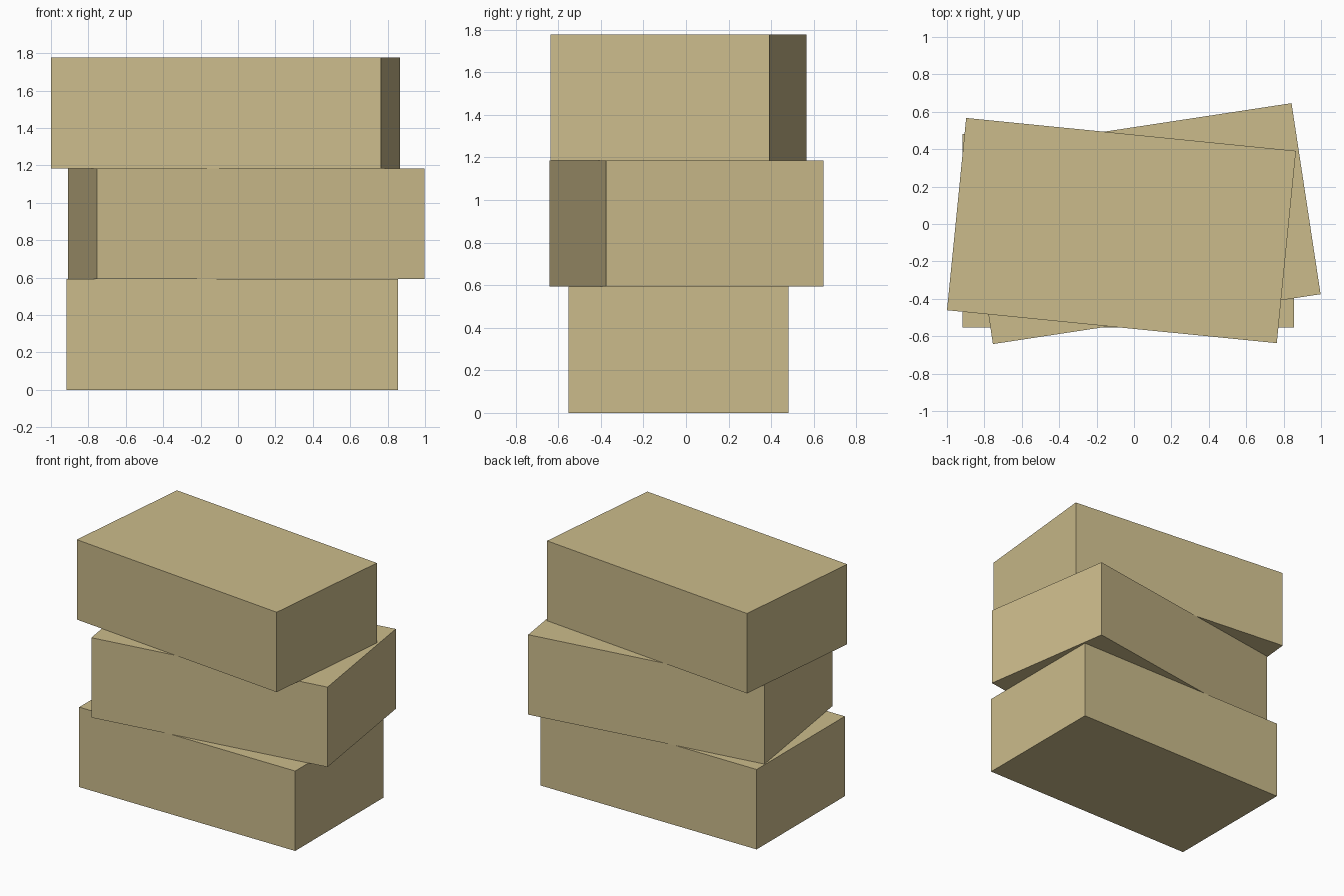
import bpy
from math import radians

default = bpy.data.objects.get("Cube")
if default:
    bpy.data.objects.remove(default, do_unlink=True)

# Plain cardboard-like tan
tan = bpy.data.materials.new("tan")
tan.use_nodes = True
colour = (0.60, 0.50, 0.26, 1)
tan.diffuse_color = colour
tan.node_tree.nodes["Principled BSDF"].inputs["Base Color"].default_value = colour

LENGTH, WIDTH, HEIGHT = 1.772, 1.033, 0.5925


def add_box(name, level, x, y, turn):
    """One box of the stack, twisted about its own centre."""
    bpy.ops.mesh.primitive_cube_add(size=1, location=(x, y, (level + 0.5) * HEIGHT))
    box = bpy.context.object
    box.name = name
    box.scale = (LENGTH, WIDTH, HEIGHT)
    box.rotation_euler.z = radians(turn)
    box.data.materials.append(tan)


# Three identical boxes stacked loosely
add_box("bottom_box", 0, -0.03, -0.036, 0)
add_box("middle_box", 1, 0.044, 0.002, 8.65)
add_box("top_box", 2, -0.067, -0.035, -5.7)
